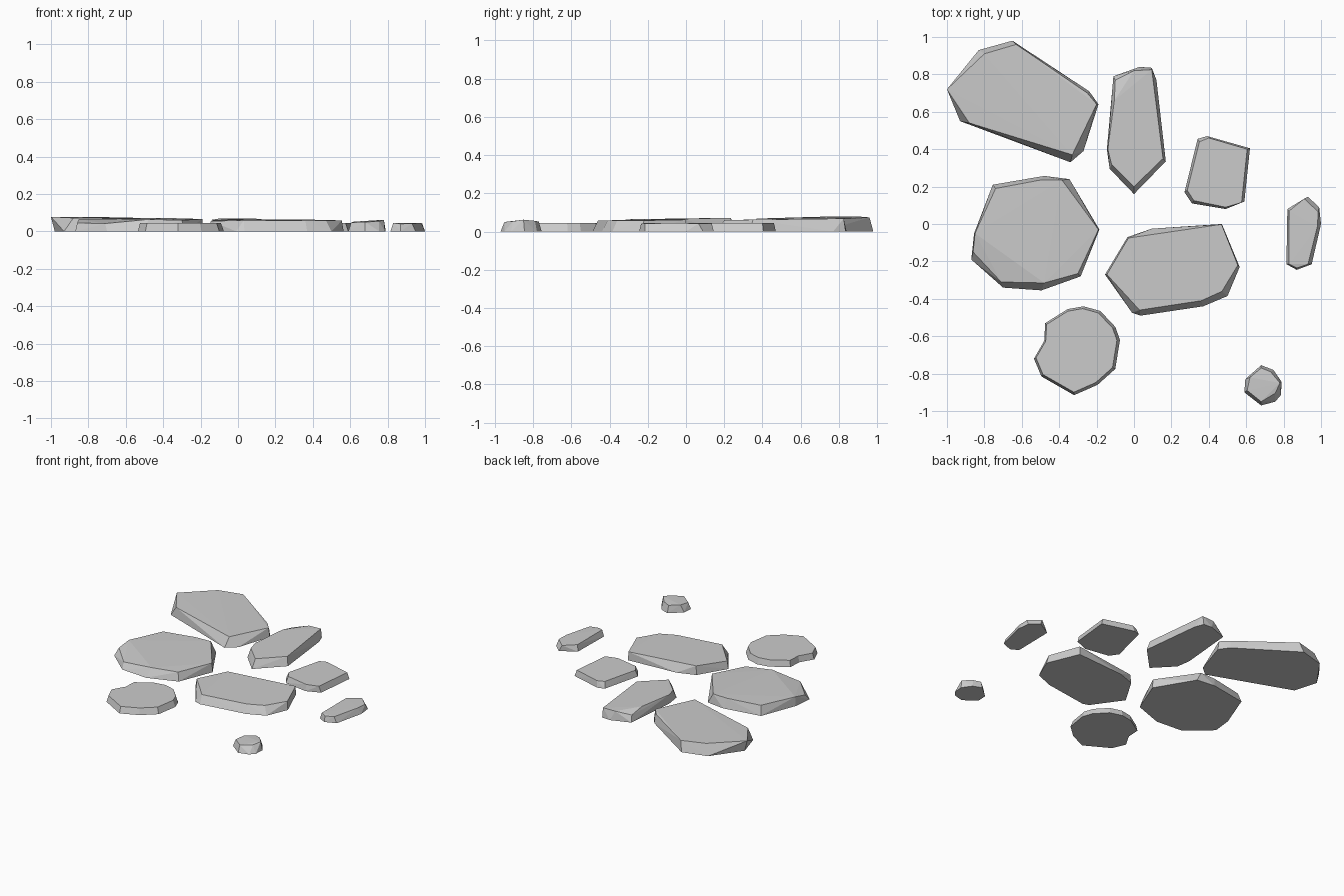
import bpy, bmesh


def make_object(bm, name):
    bmesh.ops.recalc_face_normals(bm, faces=bm.faces)
    me = bpy.data.meshes.new(name)
    bm.to_mesh(me)
    bm.free()
    ob = bpy.data.objects.new(name, me)
    bpy.context.collection.objects.link(ob)


def hull_stone(name, base, top):
    """Faceted slab: convex hull of a ground outline and a raised top outline."""
    bm = bmesh.new()
    for x, y in base:
        bm.verts.new((x, y, 0.0))
    for p in top:
        bm.verts.new(p)
    res = bmesh.ops.convex_hull(bm, input=bm.verts)
    spare = {v for v in res["geom_interior"] if isinstance(v, bmesh.types.BMVert)}
    bmesh.ops.delete(bm, geom=list(spare), context='VERTS')
    bmesh.ops.dissolve_limit(bm, angle_limit=0.01, verts=bm.verts, edges=bm.edges)
    make_object(bm, name)


def loft_stone(name, outline, scale, shift, height):
    """Slab with a notched outline and a slightly smaller flat top."""
    bm = bmesh.new()
    n = len(outline)
    cx = sum(p[0] for p in outline) / n
    cy = sum(p[1] for p in outline) / n
    low = [bm.verts.new((x, y, 0)) for x, y in outline]
    high = [bm.verts.new((cx + (x - cx) * scale + shift[0],
                          cy + (y - cy) * scale + shift[1], height)) for x, y in outline]
    bm.faces.new(low[::-1])
    bm.faces.new(high)
    for i in range(n):
        j = (i + 1) % n
        bm.faces.new((low[i], low[j], high[j], high[i]))
    make_object(bm, name)


# Large back left slab
hull_stone("back_left_stone",
    [(-.98, .72), (-.83, .93), (-.65, .98), (-.24, .71), (-.19, .64), (-.27, .39), (-.34, .33), (-.93, .55)],
    [(-1.0, .72, .078), (-.80, .91, .078), (-.63, .96, .074), (-.25, .70, .062), (-.20, .64, .066),
     (-.33, .37, .068), (-.88, .54, .072)])

# Long pointed slab
hull_stone("long_back_stone",
    [(-.11, .79), (.03, .84), (.095, .835), (.12, .77), (.17, .335), (0, .16), (-.13, .295), (-.145, .40)],
    [(-.105, .66, .068), (-.10, .77, .045), (0, .82, .066), (.095, .825, .068), (.155, .35, .062),
     (0, .20, .06), (-.12, .32, .06), (-.14, .40, .062)])

# Small squarish slab
hull_stone("small_square_stone",
    [(.34, .455), (.39, .47), (.62, .405), (.59, .12), (.49, .08), (.31, .11), (.27, .17)],
    [(.35, .44, .045), (.40, .46, .045), (.605, .40, .045), (.575, .115, .045), (.49, .09, .045),
     (.32, .125, .045), (.285, .18, .045)])

# Large left slab with a chamfered front corner
hull_stone("left_stone",
    [(-.755, .21), (-.48, .257), (-.345, .24), (-.185, -.03), (-.285, -.28), (-.495, -.355),
     (-.70, -.34), (-.87, -.19), (-.855, -.05)],
    [(-.74, .19, .066), (-.50, .235, .07), (-.385, .235, .072), (-.19, -.03, .066), (-.30, -.265, .06),
     (-.48, -.315, .064), (-.85, -.05, .066), (-.71, -.31, .042), (-.86, -.15, .045)])

# Wide centre slab
hull_stone("centre_stone",
    [(-.035, -.07), (.095, -.025), (.47, 0), (.565, -.23), (.50, -.385), (.37, -.44),
     (.035, -.49), (-.01, -.475), (-.155, -.27)],
    [(-.03, -.075, .064), (.11, -.06, .064), (.468, -.002, .062), (.555, -.22, .058), (.47, -.36, .058),
     (.36, -.41, .058), (.12, -.44, .058), (.03, -.46, .058), (-.145, -.27, .056)])

# Round front slab with a small notch
loft_stone("round_front_stone",
    [(-.48, -.625), (-.535, -.72), (-.495, -.815), (-.32, -.915), (-.195, -.86), (-.10, -.775),
     (-.075, -.62), (-.10, -.55), (-.18, -.465), (-.27, -.44), (-.355, -.455), (-.475, -.53)],
    .94, (-.003, 0), .045)

# Narrow right slab
hull_stone("narrow_right_stone",
    [(.82, .08), (.93, .145), (.99, .09), (1, 0), (.95, -.215), (.87, -.245), (.815, -.215)],
    [(.83, .07, .045), (.91, .135, .042), (.985, .065, .042), (.98, -.015, .044), (.93, -.215, .043),
     (.87, -.235, .04), (.83, -.215, .045)])

# Front pebble
hull_stone("front_pebble",
    [(.595, -.83), (.68, -.755), (.745, -.78), (.79, -.845), (.785, -.915), (.755, -.95), (.68, -.97), (.59, -.90)],
    [(.62, -.82, .052), (.68, -.77, .052), (.73, -.79, .056), (.78, -.85, .062), (.755, -.905, .054),
     (.68, -.95, .05), (.605, -.89, .048)])
